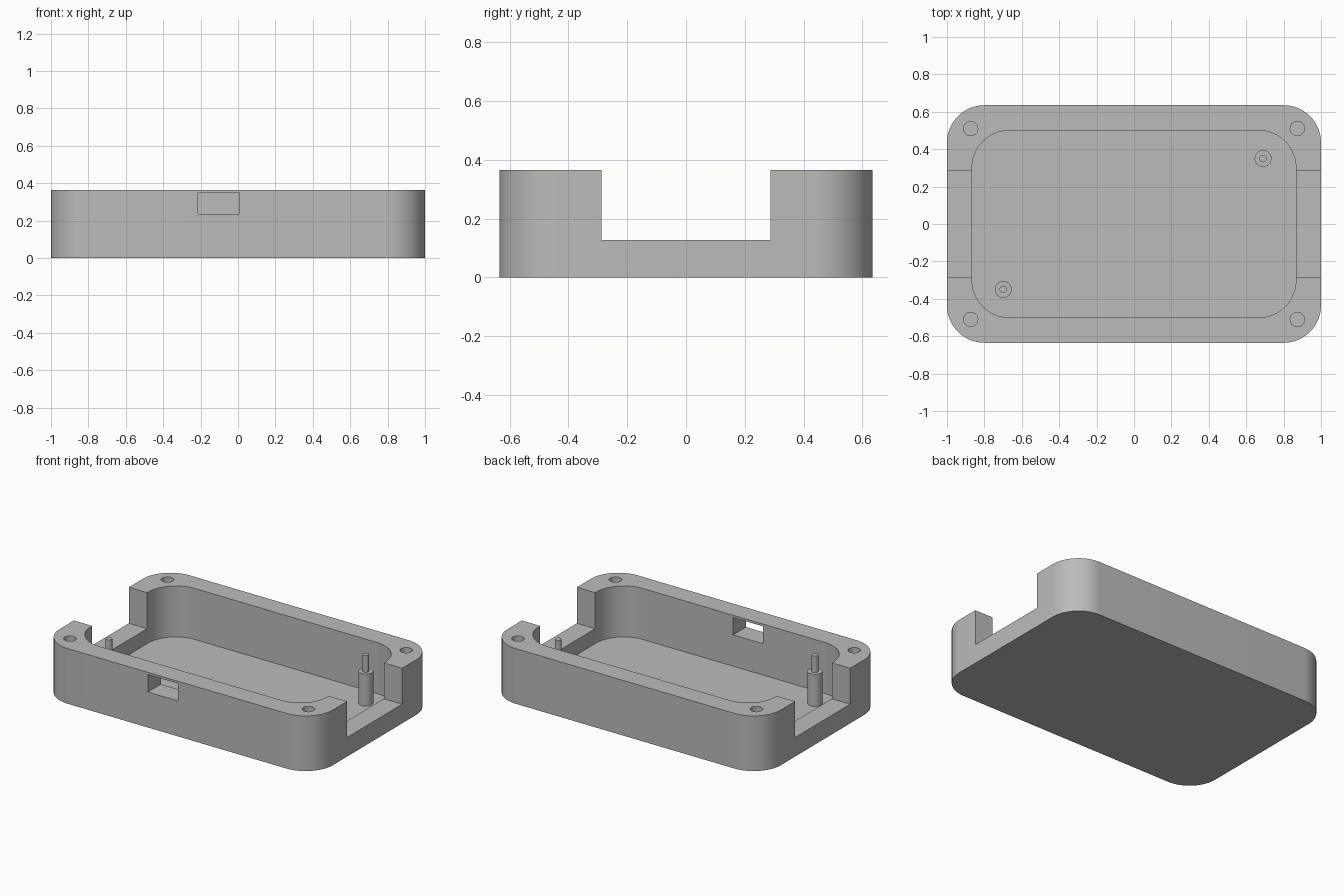
import bpy, bmesh, math

if "Cube" in bpy.data.objects:
    bpy.data.objects.remove(bpy.data.objects["Cube"])

grey = bpy.data.materials.new("plain grey")
grey.diffuse_color = (0.50, 0.50, 0.50, 1)
grey.use_nodes = True
grey.node_tree.nodes["Principled BSDF"].inputs["Base Color"].default_value = grey.diffuse_color


def add_object(name, bm):
    bmesh.ops.recalc_face_normals(bm, faces=bm.faces)
    mesh = bpy.data.meshes.new(name)
    bm.to_mesh(mesh)
    bm.free()
    mesh.materials.append(grey)
    obj = bpy.data.objects.new(name, mesh)
    bpy.context.collection.objects.link(obj)
    return obj


def extrude_profile(name, pts, z0, z1):
    bm = bmesh.new()
    face = bm.faces.new([bm.verts.new((x, y, z0)) for x, y in pts])
    up = bmesh.ops.extrude_face_region(bm, geom=[face])["geom"]
    verts = [v for v in up if isinstance(v, bmesh.types.BMVert)]
    bmesh.ops.translate(bm, verts=verts, vec=(0, 0, z1 - z0))
    return add_object(name, bm)


def rounded_box(name, hx, hy, r, z0, z1, steps=16):
    pts = []
    for i, (sx, sy) in enumerate([(1, 1), (-1, 1), (-1, -1), (1, -1)]):
        for k in range(steps + 1):
            a = math.pi / 2 * (i + k / steps)
            pts.append((sx * (hx - r) + r * math.cos(a),
                        sy * (hy - r) + r * math.sin(a)))
    return extrude_profile(name, pts, z0, z1)


def box(name, x0, x1, y0, y1, z0, z1):
    return extrude_profile(name, [(x0, y0), (x1, y0), (x1, y1), (x0, y1)], z0, z1)


def circle(x, y, r, n=32):
    return [(x + r * math.cos(math.tau * k / n), y + r * math.sin(math.tau * k / n))
            for k in range(n)]


def smooth(obj):
    bpy.ops.object.select_all(action="DESELECT")
    obj.select_set(True)
    bpy.context.view_layer.objects.active = obj
    bpy.ops.object.shade_smooth_by_angle(angle=math.radians(30))


def cut(target, cutter):
    mod = target.modifiers.new("cut", "BOOLEAN")
    mod.operation, mod.solver, mod.object = "DIFFERENCE", "EXACT", cutter
    bpy.context.view_layer.objects.active = target
    bpy.ops.object.modifier_apply(modifier=mod.name)
    bpy.data.objects.remove(cutter)


# Tray with rounded corners
H, FLOOR = 0.365, 0.028
tray = rounded_box("tray", 1.0, 0.635, 0.2, 0, H)
cut(tray, rounded_box("cavity_cutter", 0.866, 0.50, 0.2, FLOOR, H + 0.1))

# Wide openings in both end walls
for s in (-1, 1):
    xs = sorted((s * 0.7, s * 1.1))
    cut(tray, box("end_cutter", *xs, -0.287, 0.287, 0.127, H + 0.1))

# Small window through the front wall
cut(tray, box("window_cutter", -0.215, 0.005, -0.8, -0.4, 0.235, 0.35))

# Blind screw holes in the corners
for sx in (-1, 1):
    for sy in (-1, 1):
        cut(tray, extrude_profile("hole_cutter",
                                  circle(sx * 0.873, sy * 0.51, 0.038), 0.1, H + 0.1))
smooth(tray)

# Two stepped posts on the floor
for side, x, y in (("left", -0.699, -0.35), ("right", 0.69, 0.35)):
    smooth(extrude_profile(side + "_post", circle(x, y, 0.045), FLOOR - 0.01, 0.24))
    smooth(extrude_profile(side + "_post_pin", circle(x, y, 0.02), 0.23, 0.35))
